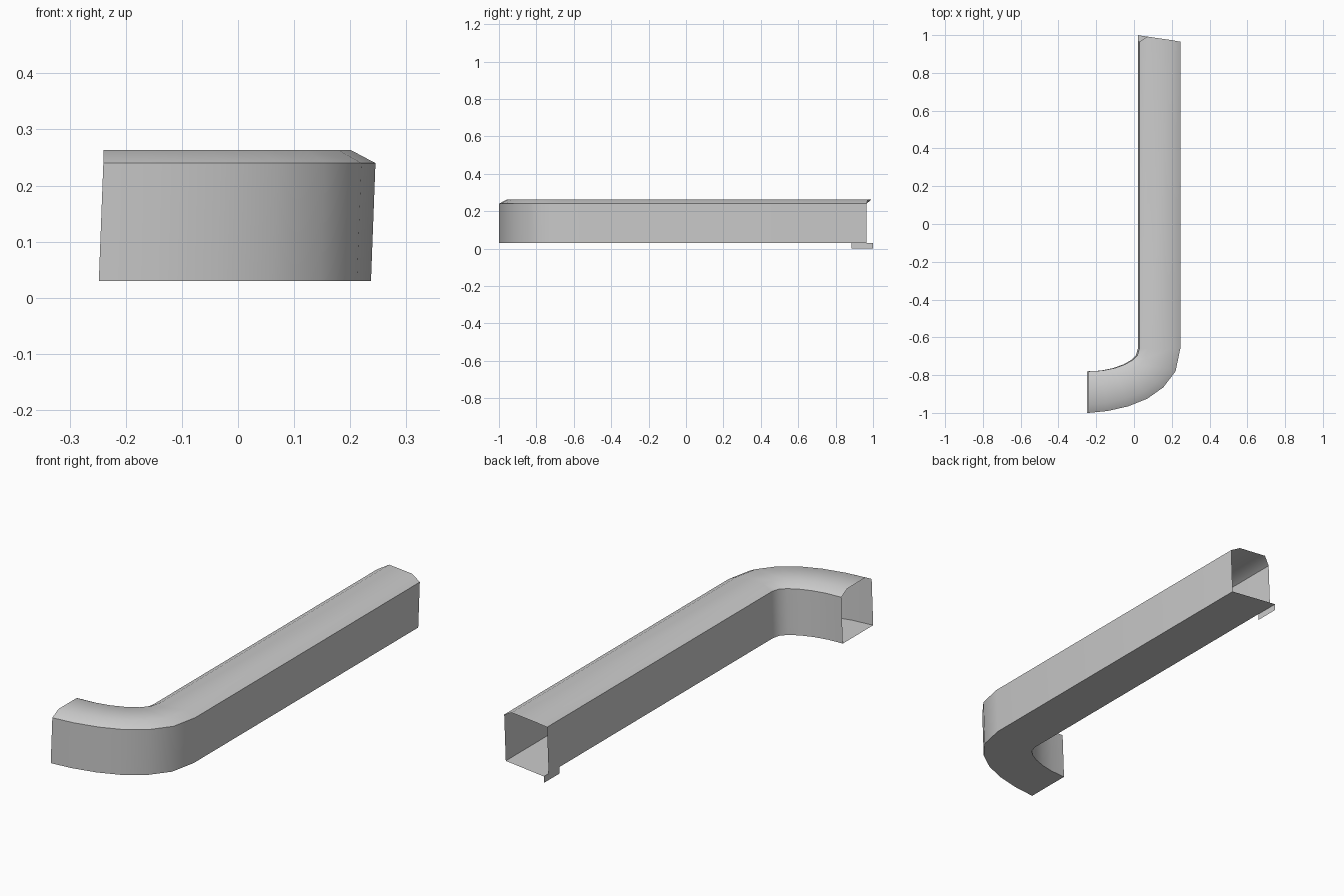
import bpy, bmesh, math
from mathutils import Vector

if "Cube" in bpy.data.objects:
    bpy.data.objects.remove(bpy.data.objects["Cube"])

Z_FLOOR, Z_WALL, Z_TOP = 0.03, 0.24, 0.263
SHEAR = 0.008      # the upper part leans slightly towards +x
CHAMFER = 0.2      # chamfer width as a fraction of the duct width

# plan outline at floor level: matching outer and inner stations along the run
outer = [(0.237, 0.965), (0.237, -0.66), (0.212, -0.78), (0.147, -0.865),
         (0.062, -0.925), (-0.038, -0.965), (-0.148, -0.99), (-0.248, -1.0)]
inner = [(0.020, 0.965), (0.020, -0.66), (0.010, -0.695), (-0.015, -0.72),
         (-0.055, -0.743), (-0.11, -0.763), (-0.175, -0.776), (-0.248, -0.78)]


def make_object(name, bm):
    mesh = bpy.data.meshes.new(name)
    bm.to_mesh(mesh)
    bm.free()
    ob = bpy.data.objects.new(name, mesh)
    bpy.context.collection.objects.link(ob)
    return ob


def section(i):
    """Six-point cross-section: floor, walls and chamfered roof."""
    o, n = Vector(outer[i]), Vector(inner[i])
    a, b = o.lerp(n, CHAMFER), n.lerp(o, CHAMFER)
    floor_n = n.copy()
    if i == 0:     # back end is cut at a slant
        floor_n.y, a.y, b.y = 1.0, 0.973, 0.992
    pts = [(o, Z_FLOOR), (o, Z_WALL), (a, Z_TOP), (b, Z_TOP), (n, Z_WALL), (n, Z_FLOOR)]
    ring = [(p.x + (SHEAR if z > Z_FLOOR else 0), p.y, z) for p, z in pts]
    return ring, (floor_n.x, floor_n.y, Z_FLOOR)


# open-ended duct shell
bm = bmesh.new()
rings, floor_inner = [], []
for i in range(len(outer)):
    ring, fn = section(i)
    rings.append([bm.verts.new(p) for p in ring])
    floor_inner.append(bm.verts.new(fn) if i == 0 else rings[-1][5])
for i in range(len(rings) - 1):
    r, s = rings[i], rings[i + 1]
    for k in range(5):
        bm.faces.new((r[k], r[k + 1], s[k + 1], s[k]))
    bm.faces.new((floor_inner[i], r[0], s[0], floor_inner[i + 1]))
bmesh.ops.recalc_face_normals(bm, faces=bm.faces)
if min(bm.faces, key=lambda f: f.normal.z).calc_center_median().z > 0.1:
    bmesh.ops.reverse_faces(bm, faces=bm.faces)
duct = make_object("duct_shell", bm)
bpy.context.view_layer.objects.active = duct
duct.select_set(True)
bpy.ops.object.shade_smooth_by_angle(angle=math.radians(35))

# thin mounting tab below the back end
bm = bmesh.new()
bm.faces.new([bm.verts.new((0.02, y, z)) for y, z in
              ((0.885, 0), (0.885, Z_FLOOR), (1.0, Z_FLOOR), (1.0, 0))])
make_object("mounting_tab", bm)
